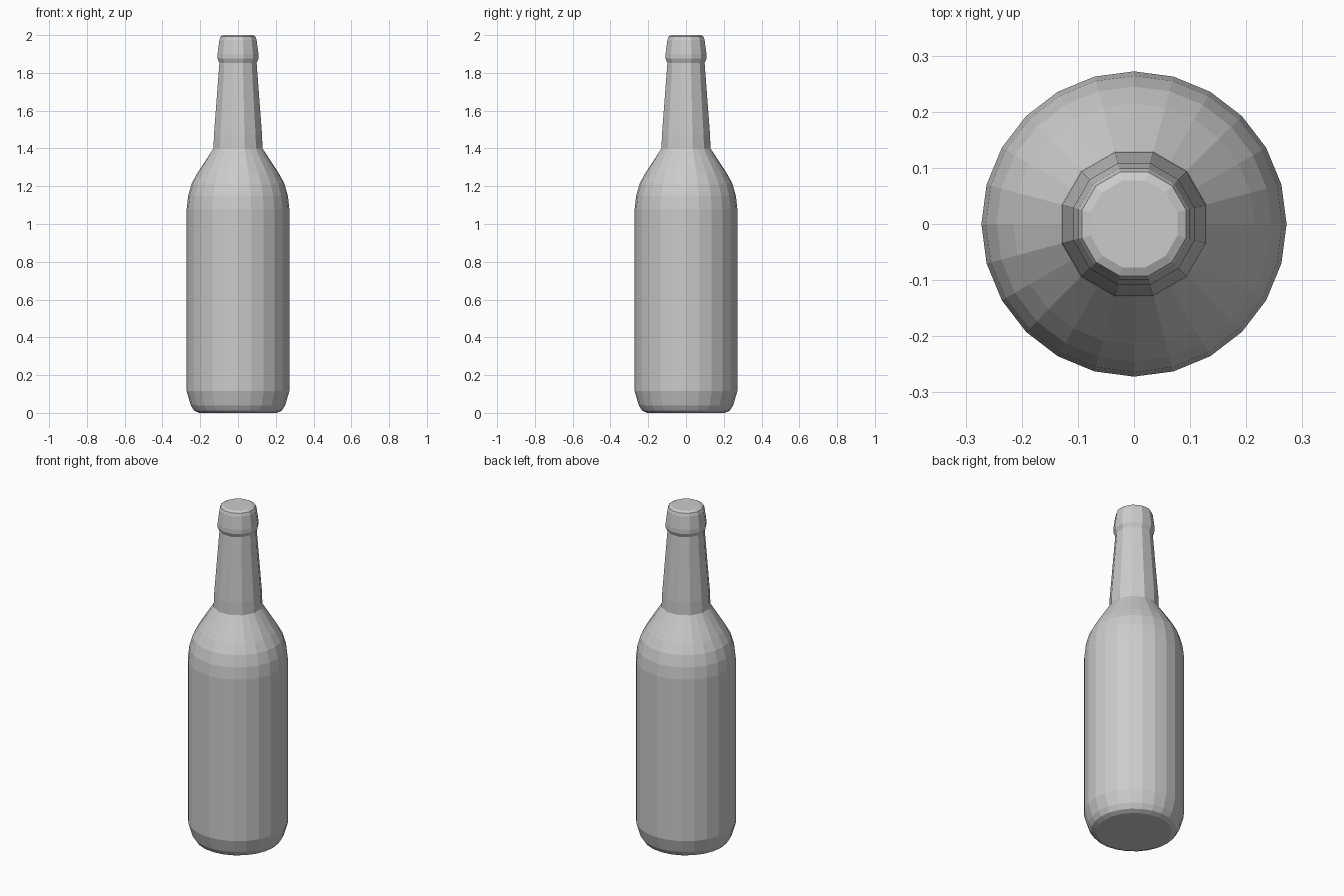
import bpy
import bmesh
from math import cos, sin, pi

cube = bpy.data.objects.get("Cube")
if cube:
    bpy.data.objects.remove(cube, do_unlink=True)

glass = bpy.data.materials.new("plain grey")
glass.use_nodes = True
grey = (0.6, 0.6, 0.6, 1)
glass.diffuse_color = grey
glass.node_tree.nodes["Principled BSDF"].inputs["Base Color"].default_value = grey

HALF_STEP = pi / 12


def lathe(name, profile, sides, turn=0, cap_bottom=False, cap_top=False, flat_rim=False):
    """Revolve (radius, height) points; flat_rim fits the last ring to a 12-sided neck."""
    bm = bmesh.new()
    rings = []
    for level, (radius, z) in enumerate(profile):
        ring = []
        for i in range(sides):
            a = turn + 2 * pi * i / sides
            r = radius
            if flat_rim and level == len(profile) - 1 and i % 2 == 0:
                r *= cos(HALF_STEP)
            ring.append(bm.verts.new((r * cos(a), r * sin(a), z)))
        rings.append(ring)
    for low, high in zip(rings, rings[1:]):
        for i in range(sides):
            j = (i + 1) % sides
            bm.faces.new((low[i], low[j], high[j], high[i]))
    if cap_bottom:
        bm.faces.new(rings[0][::-1])
    if cap_top:
        bm.faces.new(rings[-1])
    mesh = bpy.data.meshes.new(name)
    bm.to_mesh(mesh)
    bm.free()
    mesh.materials.append(glass)
    obj = bpy.data.objects.new(name, mesh)
    bpy.context.collection.objects.link(obj)
    return obj


# Body with rounded base and sloping shoulder
lathe("bottle_body",
      [(0.205, 0), (0.232, 0.012), (0.25, 0.04), (0.272, 0.115), (0.272, 1.08),
       (0.264, 1.15), (0.245, 1.215), (0.215, 1.27), (0.134, 1.4)],
      24, cap_bottom=True, flat_rim=True)

# Tapered neck
lathe("bottle_neck", [(0.134, 1.4), (0.132, 1.47), (0.102, 1.853)], 12, HALF_STEP)

# Rounded lip and closed mouth
lathe("bottle_lip",
      [(0.101, 1.85), (0.112, 1.875), (0.112, 1.9), (0.102, 1.975), (0.096, 1.992), (0.08, 2)],
      12, HALF_STEP, cap_bottom=True, cap_top=True)
